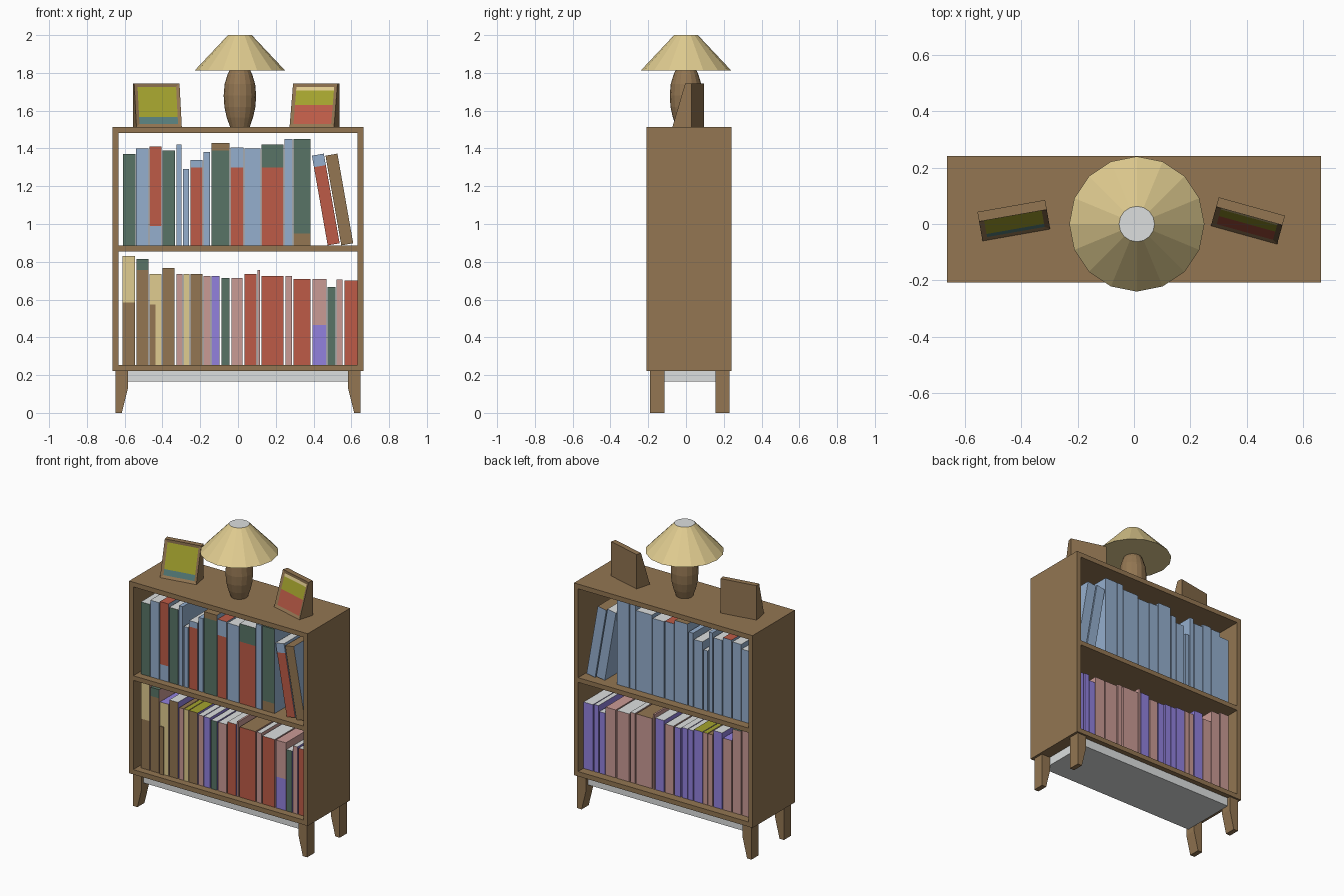
import bpy, bmesh, math
from mathutils import Matrix, Vector

if "Cube" in bpy.data.objects:
    bpy.data.objects.remove(bpy.data.objects["Cube"])

def linear(c):
    c /= 255
    return c / 12.92 if c <= 0.04045 else ((c + 0.055) / 1.055) ** 2.4

COLORS = {"brown": (147, 118, 82), "blue": (149, 175, 206), "red": (189, 91, 71),
          "green": (88, 116, 102), "tan": (224, 204, 144), "purple": (146, 129, 222),
          "pink": (202, 155, 149), "olive": (164, 163, 46), "grey": (220, 223, 223),
          "teal": (88, 128, 126)}
NAMES = list(COLORS)
MATS = []
for n, rgb in COLORS.items():
    m = bpy.data.materials.new(n)
    m.diffuse_color = (*[linear(c) for c in rgb], 1)
    m.use_nodes = True
    m.node_tree.nodes["Principled BSDF"].inputs["Base Color"].default_value = m.diffuse_color
    MATS.append(m)

def finish(bm, name, color="brown"):
    """Turn a bmesh into an object; color None keeps per-face indices."""
    bmesh.ops.recalc_face_normals(bm, faces=bm.faces)
    if color:
        for f in bm.faces:
            f.material_index = NAMES.index(color)
    me = bpy.data.meshes.new(name)
    bm.to_mesh(me)
    bm.free()
    for m in MATS:
        me.materials.append(m)
    ob = bpy.data.objects.new(name, me)
    bpy.context.collection.objects.link(ob)
    return ob

def box_bm(x0, x1, y0, y1, z0, z1):
    bm = bmesh.new()
    bmesh.ops.create_cube(bm, size=1)
    for v in bm.verts:
        v.co = ((x0 + x1) / 2 + v.co.x * (x1 - x0), (y0 + y1) / 2 + v.co.y * (y1 - y0),
                (z0 + z1) / 2 + v.co.z * (z1 - z0))
    return bm

def prism_bm(loop, direction):
    """Extrude a closed outline of 3D points."""
    bm = bmesh.new()
    f = bm.faces.new([bm.verts.new(p) for p in loop])
    r = bmesh.ops.extrude_face_region(bm, geom=[f])
    bmesh.ops.translate(bm, vec=direction, verts=[v for v in r["geom"] if isinstance(v, bmesh.types.BMVert)])
    bmesh.ops.recalc_face_normals(bm, faces=bm.faces)
    return bm

def lathe(profile, n, x, color):
    """Closed round solid from (radius, z) rings."""
    bm = bmesh.new()
    rings = [[bm.verts.new((x + r * math.sin(2 * math.pi * i / n), r * math.cos(2 * math.pi * i / n), z))
              for i in range(n)] for r, z in profile]
    for a, b in zip(rings, rings[1:]):
        for i in range(n):
            bm.faces.new((a[i], a[(i + 1) % n], b[(i + 1) % n], b[i]))
    bm.faces.new(rings[0])
    top = bm.faces.new(rings[-1])
    for f in bm.faces:
        f.material_index = NAMES.index(color)
    return bm, top

# Case, open at front and back
Y0, Y1, W, T = -0.208, 0.242, 0.664, 0.031
for name, z0, z1 in (("top_board", 1.482, 1.514), ("bottom_board", 0.222, 0.254)):
    finish(box_bm(-W, W, Y0, Y1, z0, z1), name)
finish(box_bm(-W + T, W - T, Y0, Y1, 0.854, 0.885), "middle_shelf")
for s, side in ((-1, "left"), (1, "right")):
    xa, xb = sorted((s * W, s * (W - T)))
    finish(box_bm(xa, xb, Y0, Y1, 0.254, 1.482), side + "_side_board")
    # Tapered legs
    for y, end in ((-0.19, "front"), (0.155, "back")):
        outline = [(0.648, 0), (0.648, 0.222), (0.583, 0.222), (0.583, 0.13), (0.615, 0)]
        finish(prism_bm([(s * x, y, z) for x, z in outline], (0, 0.075, 0)), f"{end}_{side}_leg")
# Pale base box between the legs
finish(box_bm(-0.585, 0.585, -0.172, 0.208, 0.165, 0.222), "under_box", "grey")

def book(name, x0, x1, z0, z1, spine, back, top="grey", cut=None, low=None, lean=0):
    """Book with a spine split at height cut; low is the spine colour below it."""
    bm = box_bm(x0 + 0.005, x1 + 0.005, -0.16, 0.185, z0, z1)
    if cut:
        bmesh.ops.bisect_plane(bm, geom=bm.verts[:] + bm.edges[:] + bm.faces[:],
                               plane_co=(0, 0, cut), plane_no=(0, 0, 1))
    bm.normal_update()
    for f in bm.faces:
        c = back
        if f.normal.y < -0.5:
            c = low if cut and f.calc_center_median().z < cut else spine
        elif f.normal.z > 0.5:
            c = top
        f.material_index = NAMES.index(c)
    if lean:
        bmesh.ops.rotate(bm, cent=(x0, 0, z0), verts=bm.verts,
                         matrix=Matrix.Rotation(-lean, 3, 'Y'))
    finish(bm, name, None)

# Upper books: left, right (hundredths), height, spine, top, [cut, lower colour]
UPPER = [(-61.5, -54.8, 1.37, "green", "grey"), (-54.5, -47.9, 1.40, "blue", "grey"),
         (-47.3, -41, 1.41, "red", "red", 0.99, "blue"), (-40.4, -33.8, 1.39, "green", "grey"),
         (-33.1, -30.4, 1.42, "blue", "blue"), (-29.5, -26.5, 1.29, "blue", "grey"),
         (-25.6, -19.4, 1.34, "blue", "grey", 1.30, "red"), (-18.8, -15.4, 1.38, "blue", "blue"),
         (-14.6, -5, 1.43, "brown", "brown", 1.39, "green"), (-4.5, 2.3, 1.405, "blue", "red", 1.30, "red"),
         (2.9, 11.3, 1.40, "blue", "grey"), (11.9, 23.6, 1.42, "green", "grey", 1.30, "red"),
         (24.1, 28.3, 1.45, "blue", "blue"), (28.8, 38, 1.45, "green", "green", 0.95, "brown")]
for i, (a, b, z, col, top, *cut) in enumerate(UPPER):
    book(f"upper_book_{i + 1}", a / 100, b / 100, 0.885, z, col, "blue", top, *cut)
book("leaning_book_1", 0.47, 0.534, 0.886, 1.368, "blue", "blue", "grey", 1.306, "red", math.radians(10))
book("leaning_book_2", 0.542, 0.606, 0.886, 1.368, "brown", "blue", "brown", lean=math.radians(10))

# Lower books
LOWER = [(-61.6, -55, 0.83, "tan", "brown", 0.585, "brown"), (-54.3, -47.9, 0.815, "green", "green", 0.757, "brown"),
         (-47.3, -41, 0.735, "tan", "purple"), (-40.4, -34, 0.767, "brown", "grey"),
         (-33, -29.9, 0.735, "pink", "brown"), (-29.4, -26.2, 0.735, "tan", "olive"),
         (-25.7, -19.3, 0.735, "brown", "olive"), (-18.8, -15, 0.725, "pink", "grey"),
         (-14.5, -10.3, 0.725, "purple", "grey"), (-9.3, -5, 0.715, "green", "grey"),
         (-4, 2, 0.715, "pink", "grey"), (2.9, 9.3, 0.735, "red", "grey"),
         (9.8, 11.1, 0.757, "pink", "pink"), (11.9, 23.6, 0.725, "red", "brown"),
         (24.6, 28, 0.725, "pink", "grey"), (28.8, 38, 0.71, "red", "grey"),
         (38.9, 46.3, 0.71, "pink", "pink", 0.465, "purple"), (46.8, 51, 0.667, "green", "grey"),
         (51.6, 54.8, 0.705, "pink", "grey"), (55.8, 62.7, 0.70, "red", "grey")]
PURPLE_BACKS = {4, 7, 8, 9, 10, 12, 18, 19, 20}
for i, (a, b, z, col, top, *cut) in enumerate(LOWER):
    back = "purple" if i + 1 in PURPLE_BACKS else "pink"
    book(f"lower_book_{i + 1}", a / 100, b / 100, 0.254, z, col, back, top, *cut)
# Short brown strip on the third lower book
finish(box_bm(-0.468, -0.438, -0.167, -0.16, 0.254, 0.575), "spine_strip", "brown")

# Lamp
bm, top = lathe([(0.052, 1.514), (0.07, 1.565), (0.082, 1.62), (0.086, 1.68),
                 (0.081, 1.74), (0.066, 1.79), (0.05, 1.825)], 16, 0.01, "brown")
finish(bm, "lamp_base", None)
bm, top = lathe([(0.24, 1.812), (0.063, 2.0)], 16, 0.01, "tan")
top.material_index = NAMES.index("grey")
finish(bm, "lamp_shade", None)

def photo_frame(name, x, y, angle, bands):
    """Wedge with an inset picture; bands are (lower height, colour), bottom first."""
    bm = prism_bm([(-0.122, -0.054, 0), (-0.122, 0.051, 0), (-0.122, 0.051, 0.231), (-0.122, 0.016, 0.231)],
                  (0.244, 0, 0))
    for f in bm.faces:
        f.material_index = NAMES.index("brown")
    front = min(bm.faces, key=lambda f: f.normal.y)
    bmesh.ops.inset_region(bm, faces=[front], thickness=0.026, depth=-0.006)
    picture = [front]
    for z, c in bands[1:]:
        geom = picture + list({e for f in picture for e in f.edges}) + list({v for f in picture for v in f.verts})
        r = bmesh.ops.bisect_plane(bm, geom=geom, plane_co=(0, 0, z), plane_no=(0, 0, 1))
        picture = [f for f in r["geom"] if isinstance(f, bmesh.types.BMFace)]
    for f in picture:
        zc = f.calc_center_median().z
        f.material_index = NAMES.index([c for z, c in bands if z < zc][-1])
    bm.transform(Matrix.Translation((x, y, 1.514)) @ Matrix.Rotation(math.radians(angle), 4, 'Z'))
    finish(bm, name, None)

photo_frame("left_photo_frame", -0.427, 0.014, 10, [(0, "teal"), (0.052, "olive")])
photo_frame("right_photo_frame", 0.405, 0.013, -15.5, [(0, "red"), (0.115, "olive"), (0.194, "tan")])
